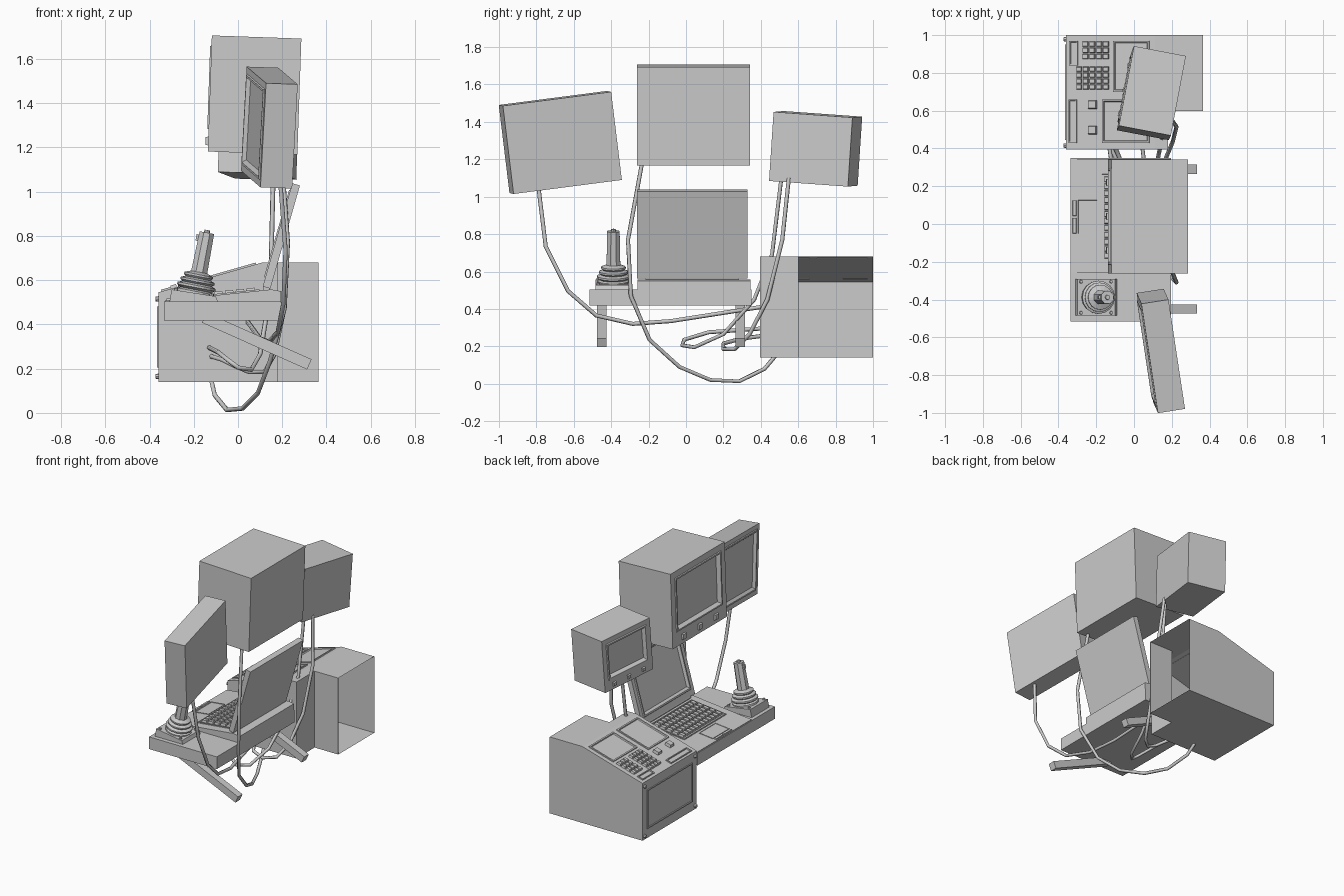
import bpy, bmesh
from math import radians, cos, sin, pi
from mathutils import Matrix, Vector

if "Cube" in bpy.data.objects:
    bpy.data.objects.remove(bpy.data.objects["Cube"])


def finish(name, bm, mat=Matrix(), normals=True):
    if normals:
        bmesh.ops.recalc_face_normals(bm, faces=bm.faces)
    bm.transform(mat)
    me = bpy.data.meshes.new(name)
    bm.to_mesh(me)
    bm.free()
    ob = bpy.data.objects.new(name, me)
    bpy.context.collection.objects.link(ob)
    return ob


def pose(loc, rx=0, ry=0, rz=0):
    R = lambda a, ax: Matrix.Rotation(radians(a), 4, ax)
    return Matrix.Translation(loc) @ R(rz, 'Z') @ R(rx, 'X') @ R(ry, 'Y')


def add_rects(bm, rects):
    """Bridge rectangles (x, y0, y1, z0, z1) from back to front (-x) and cap the ends."""
    loops = []
    for x, y0, y1, z0, z1 in rects:
        loops.append([bm.verts.new((x, y, z)) for y, z in ((y0, z0), (y1, z0), (y1, z1), (y0, z1))])
    bm.faces.new(loops[0])
    bm.faces.new(loops[-1])
    for a, b in zip(loops, loops[1:]):
        for i in range(4):
            j = (i + 1) % 4
            bm.faces.new((a[i], a[j], b[j], b[i]))


def rects(name, rect_list, mat=Matrix()):
    bm = bmesh.new()
    add_rects(bm, rect_list)
    return finish(name, bm, mat)


def blocks(name, cells, h, mat, taper=0.003, base=0.0):
    """Several raised keys (y0, y1, z0, z1) on a panel."""
    bm = bmesh.new()
    for y0, y1, z0, z1 in cells:
        add_rects(bm, [(-base, y0, y1, z0, z1),
                       (-base - h, y0 + taper, y1 - taper, z0 + taper, z1 - taper)])
    return finish(name, bm, mat)


def grid(y0, y1, z0, z1, ny, nz, gap=0.15):
    dy, dz = (y1 - y0) / ny, (z1 - z0) / nz
    return [(y0 + (i + gap / 2) * dy, y0 + (i + 1 - gap / 2) * dy,
             z0 + (j + gap / 2) * dz, z0 + (j + 1 - gap / 2) * dz)
            for i in range(ny) for j in range(nz)]


def tray(name, y0, y1, z0, z1, mat, rim=0.01, h=0.008):
    r = rim
    return rects(name, [(0.002, y0, y1, z0, z1), (-h, y0, y1, z0, z1),
                        (-h, y0 + r, y1 - r, z0 + r, z1 - r),
                        (-0.001, y0 + r * 1.3, y1 - r * 1.3, z0 + r * 1.3, z1 - r * 1.3)], mat)


def prism(name, prof, y0, y1, skip=()):
    """Extrude an xz profile along y; skip lists side indices, 'a' and 'b' caps left open."""
    bm = bmesh.new()
    a = [bm.verts.new((x, y0, z)) for x, z in prof]
    b = [bm.verts.new((x, y1, z)) for x, z in prof]
    n = len(prof)
    for i in range(n):
        if i not in skip:
            j = (i + 1) % n
            bm.faces.new((a[i], a[j], b[j], b[i]))
    if 'a' not in skip:
        bm.faces.new(a[::-1])
    if 'b' not in skip:
        bm.faces.new(b)
    bm.normal_update()
    # outward direction: profile runs clockwise seen from -y
    bmesh.ops.reverse_faces(bm, faces=[f for f in bm.faces
                            if f.normal.dot(f.calc_center_median() - Vector((0.0, (y0 + y1) / 2, 0.4))) < 0])
    return finish(name, bm, normals=False)


def monitor(name, d, w, h, side, bottom, mat, recess=0.015):
    x, y, z = d / 2, w / 2, h / 2
    s, b, c = side, bottom, 0.014
    rects(name, [(x, -y, y, -z, z), (-x, -y, y, -z, z),
                 (-x, -y + s, y - s, -z + b, z - s),
                 (-x - 0.006, -y + s + 0.004, y - s - 0.004, -z + b + 0.004, z - s - 0.004),
                 (-x - 0.006, -y + s + c, y - s - c, -z + b + c, z - s - c),
                 (-x + recess, -y + s + 2 * c, y - s - 2 * c, -z + b + 2 * c, z - s - 2 * c)], mat)


# --- Control console: closed front half, rear half open at the back ---
prism("console_left", [(-.36, .14), (-.36, .545), (.11, .68), (.18, .68), (.18, .14)], .395, .6, ('b',))
prism("console_right", [(-.36, .14), (-.36, .545), (.11, .68), (.365, .68), (.365, .14)], .6, 1.0, ('a', 3))
rects("console_step_wall", [(.365, .598, .602, .14, .68), (.18, .598, .602, .14, .68)])
tray("console_front_panel", .445, .95, .205, .48, pose((-.36, 0, 0)), 0.008, 0.006)
bm = bmesh.new()
for y in (.415, .978):
    for z in (.165, .515):
        bmesh.ops.create_cone(bm, cap_ends=True, segments=8, radius1=.013, radius2=.01, depth=.016,
                              matrix=pose((-.366, y, z), ry=-90))
finish("console_screws", bm)

# --- Sloped console panel: screens, key pads and switches ---
slope = pose((-.36, 0, .545), ry=73.97)
tray("console_screen_right", .70, .97, .26, .46, slope)
tray("console_screen_left", .43, .66, .20, .46, slope)
tray("console_slot_right", .84, .97, .02, .065, slope, 0.006)
tray("console_slot_left", .43, .66, .015, .06, slope, 0.006)
blocks("console_keypad_upper", grid(.87, .97, .09, .24, 3, 4), .014, slope)
blocks("console_keypad_lower", grid(.71, .835, .055, .24, 4, 5), .014, slope)
blocks("console_switches", [(.61, .655, .125, .17), (.475, .52, .125, .17)], .02, slope)

# --- Desk shelf with support struts ---
rects("shelf", [(.195, -.515, .35, .417, .503), (-.335, -.515, .35, .417, .503)])
for side, y in (("left", -.45), ("right", .29)):
    rects("strut_" + side, [(.025, -.025, .025, -.26, .26), (-.025, -.025, .025, -.26, .26)],
          pose((.085, y, .325), ry=114))

# --- Laptop: wedge base, keyboard, touch pad, lid ---
prism("laptop_base", [(-.33, .49), (-.33, .508), (.15, .558), (.195, .55), (.195, .49)], -.26, .345)
deck = pose((-.33, 0, .508), ry=84.05)
tray("keyboard_tray", -.20, .27, .155, .43, deck, 0.006, 0.006)
blocks("keyboard_keys", grid(-.185, .255, .17, .415, 12, 5), .016, deck)
tray("touch_pad", -.055, .13, .03, .14, deck, 0.004, 0.004)
blocks("touch_pad_buttons", grid(-.055, .13, .004, .026, 2, 1, .1), .008, deck, 0.002)
monitor("laptop_lid", .036, .59, .485, .03, .04, pose((.196, .033, .8), ry=16), .008)
bm = bmesh.new()
bmesh.ops.create_cone(bm, cap_ends=True, segments=8, radius1=.016, radius2=.016, depth=.5,
                      matrix=pose((.128, .033, .562), rx=90))
finish("laptop_hinge", bm)

# --- Joystick: wedge plate, bellows, grip ---
prism("joystick_plate", [(-.31, .5), (-.30, .558), (-.10, .527), (-.09, .5)], -.485, -.29)
tilt = pose((-.195, -.388, .535), ry=11)
bm = bmesh.new()
for y in (-.47, -.305):
    for x in (-.28, -.12):
        bmesh.ops.create_cone(bm, cap_ends=True, segments=8, radius1=.01, radius2=.008, depth=.014,
                              matrix=pose((x, y, .555 - (x + .3) * .155 + .006), ry=9))
finish("joystick_bolts", bm)
bellows = [(.085, 0), (.085, .015), (.072, .022), (.088, .032), (.088, .042), (.068, .05), (.078, .058),
           (.078, .067), (.058, .075), (.066, .083), (.066, .092), (.036, .104)]
bm = bmesh.new()
N = 16
rings = [[bm.verts.new((r * cos(2 * pi * i / N), r * sin(2 * pi * i / N), z)) for i in range(N)]
         for r, z in bellows]
for a, b in zip(rings, rings[1:]):
    for i in range(N):
        bm.faces.new((a[i], a[(i + 1) % N], b[(i + 1) % N], b[i]))
bm.faces.new(rings[0])
bm.faces.new(rings[-1])
finish("joystick_bellows", bm, tilt)
bm = bmesh.new()
bmesh.ops.create_cone(bm, cap_ends=True, segments=8, radius1=.04, radius2=.036, depth=.19,
                      matrix=pose((0, 0, .19)) @ Matrix.Rotation(pi / 8, 4, 'Z'))
bmesh.ops.create_cone(bm, cap_ends=True, segments=8, radius1=.014, radius2=.012, depth=.014,
                      matrix=pose((0, 0, .29)))
bmesh.ops.create_cube(bm, size=1, matrix=pose((-.037, 0, .255)) @ Matrix.Diagonal((.014, .02, .03, 1)))
finish("joystick_grip", bm, tilt)

# --- Three floating monitors, screens facing -x ---
main = pose((.075, .04, 1.437), ry=2)
monitor("monitor_centre", .405, .605, .525, .045, .1, main, .02)
front = main @ Matrix.Translation((-.2025, 0, 0))
blocks("monitor_centre_buttons", [(y - .02, y + .02, -.235, -.195) for y in (-.18, 0, .18)], .012, front)
small = pose((.092, .693, 1.256), rx=-4, ry=1, rz=-10.7)
monitor("monitor_right", .28, .43, .37, .035, .075, small, .015)
front = small @ Matrix.Translation((-.14, 0, 0))
blocks("monitor_right_buttons", [(y - .014, y + .014, -.165, -.137) for y in (-.13, 0, .13)], .01, front)
monitor("monitor_left", .145, .59, .475, .03, .03, pose((.142, -.672, 1.29), rx=7.3, ry=2, rz=8.6), .012)


# --- Hanging cables ---
def cable(name, pts):
    cu = bpy.data.curves.new(name, 'CURVE')
    cu.dimensions = '3D'
    cu.bevel_depth = .011
    cu.bevel_resolution = 1
    cu.use_fill_caps = True
    sp = cu.splines.new('POLY')
    sp.points.add(len(pts) - 1)
    for p, co in zip(sp.points, pts):
        p.co = (*co, 1)
    bpy.context.collection.objects.link(bpy.data.objects.new(name, cu))


cable("cable_left_monitor", [(.19, -.79, 1.06), (.215, -.75, .735), (.205, -.63, .495), (.18, -.48, .365),
                             (.14, -.285, .32), (.1, -.08, .335), (.045, .40, .41)])
cable("cable_centre_monitor", [(.195, -.235, 1.18), (.225, -.31, .77), (.21, -.295, .47), (.145, -.195, .235),
                               (.09, -.035, .09), (.02, .13, .02), (-.05, .285, .013), (-.105, .42, .08),
                               (-.12, .475, .145)])
cable("cable_right_monitor_a", [(.16, .51, 1.1), (.15, .46, .69), (.13, .365, .45), (.1, .2, .265),
                                (.06, .045, .195), (0, -.02, .205), (-.04, -.01, .235), (-.09, .12, .275),
                                (-.13, .40, .295)])
cable("cable_right_monitor_b", [(.2, .55, 1.1), (.225, .515, .77), (.205, .435, .45), (.165, .34, .265),
                                (.12, .26, .185), (.05, .2, .185), (-.02, .2, .215), (-.07, .29, .24),
                                (-.12, .40, .255)])
